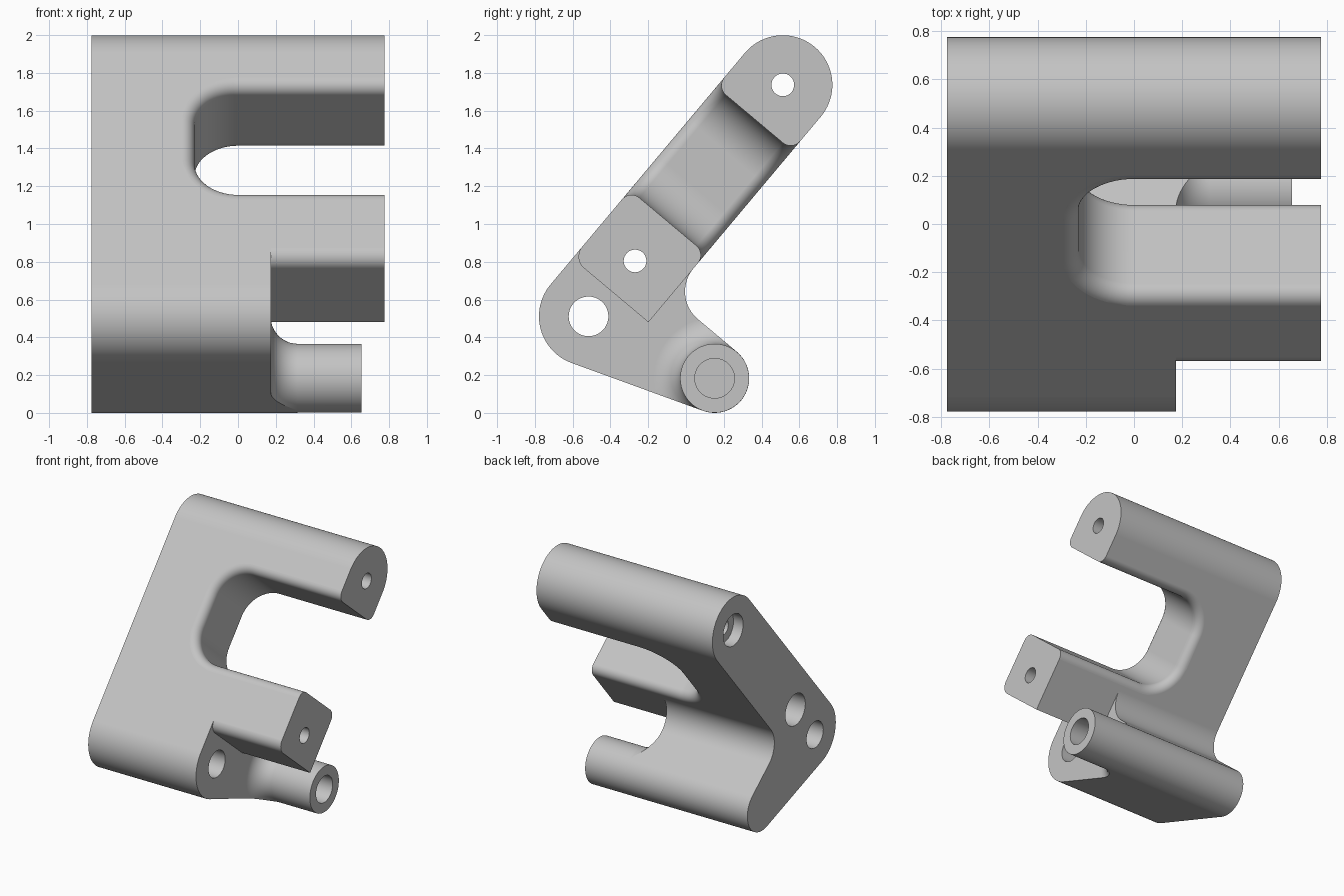
import bpy, bmesh, math
from mathutils import Vector

if "Cube" in bpy.data.objects:
    bpy.data.objects.remove(bpy.data.objects["Cube"])

# Layout in the side (y, z) plane: arm axis runs at 50 degrees from the pivot
ANG = math.radians(50)
U = Vector((math.cos(ANG), math.sin(ANG)))      # along the arm (s)
N = Vector((math.sin(ANG), -math.cos(ANG)))     # across the arm (t)
PIVOT = Vector((-0.516, 0.511))
HALF, BOSS_R, SIDE = 0.2625, 0.183, 0.775


def at(s, t):
    return PIVOT + U * s + N * t


def arc(c, r, a0, a1, n=24):
    return [Vector((c[0] + r * math.cos(math.radians(a0 + (a1 - a0) * i / n)),
                    c[1] + r * math.sin(math.radians(a0 + (a1 - a0) * i / n))))
            for i in range(n + 1)]


def loft(name, rings):
    """Closed solid through a list of equal-length point rings."""
    bm = bmesh.new()
    vs = [[bm.verts.new(p) for p in ring] for ring in rings]
    n = len(vs[0])
    for a, b in zip(vs, vs[1:]):
        for i in range(n):
            j = (i + 1) % n
            bm.faces.new((a[i], a[j], b[j], b[i]))
    bm.faces.new(vs[0][::-1])
    bm.faces.new(vs[-1])
    bmesh.ops.recalc_face_normals(bm, faces=bm.faces)
    me = bpy.data.meshes.new(name)
    bm.to_mesh(me)
    bm.free()
    ob = bpy.data.objects.new(name, me)
    bpy.context.collection.objects.link(ob)
    return ob


def prism(name, pts, x0, x1):
    return loft(name, [[(x, p[0], p[1]) for p in pts] for x in (x0, x1)])


def turned(name, c, stations):
    """Round solid along x from (x, radius) stations."""
    return loft(name, [[(x, p[0], p[1]) for p in arc(c, r, 0, 360, 64)[:-1]]
                       for x, r in stations])


def cut(target, cutter):
    cutter.hide_render = True
    m = target.modifiers.new("cut", 'BOOLEAN')
    m.operation, m.solver, m.object = 'DIFFERENCE', 'EXACT', cutter
    bpy.context.view_layer.objects.active = target
    bpy.ops.object.modifier_apply(modifier=m.name)
    bpy.data.objects.remove(cutter)


# Main bracket: side profile extruded along x
top, mid, boss = at(1.6, 0), at(0.383, 0), at(0.178, 0.722)
WEB_R = 0.19
web = at(0.178 + BOSS_R + WEB_R, HALF + WEB_R)
profile = (arc(top, HALF, -40, 140, 40) + arc(PIVOT, HALF, 140, 250)
           + arc(boss, BOSS_R, -110, 50, 40) + arc(web, WEB_R, 230, 140))
bracket = prism("bracket", profile, -SIDE, SIDE)

# Slot between the two arms, with rounded rims on both faces
S0, S1, DEEP, CORNER, RIM = 0.654, 1.365, -0.23, 0.23, 0.065


def slot_ring(t, o):
    cx = DEEP + CORNER
    pts = ([Vector((1.0, S0 - o))]
           + arc((cx, S0 + CORNER), CORNER + o, 270, 180, 16)
           + arc((cx, S1 - CORNER), CORNER + o, 180, 90, 16)
           + [Vector((1.0, S1 + o))])
    return [(p.x, *at(p.y, t)) for p in pts]


half = [(HALF - RIM + RIM * math.sin(a), RIM * (1 - math.cos(a)))
        for a in (math.pi / 2 * i / 10 for i in range(11))] + [(HALF + 0.1, RIM)]
levels = [(-t, o) for t, o in reversed(half)] + half
cut(bracket, loft("slot_cutter", [slot_ring(t, o) for t, o in levels]))

# Lower right clearance: leaves the lower arm and the flared boss
X_STEP, R, FLARE = 0.175, 0.08, 0.14
edge = HALF + 0.0003
outline = [at(0.18 + R - R * math.sin(a), -edge + R - R * math.cos(a))
           for a in (math.pi / 2 * i / 10 for i in range(11))]
outline += [at(0.18, edge), at(0.8, edge), at(0.8, 1.3), at(-1, 1.3),
            at(-1, -0.7), at(0.18 + R, -0.7)]
clearance = prism("clearance_cutter", outline, X_STEP, 1.0)
flare = [(X_STEP + FLARE * (1 - math.cos(a)),
          BOSS_R - 0.0005 + FLARE * (1 - math.sin(a)))
         for a in (math.pi / 2 * i / 12 for i in range(13))]
cut(clearance, turned("boss_keep", boss,
                      [(0.1, flare[0][1])] + flare + [(0.655, flare[-1][1])]))
cut(bracket, clearance)

# Holes: pivot through hole, blind boss hole, two counterbored arm holes
for centre, r, x0, x1 in ((PIVOT, 0.105, -1, 1), (boss, 0.105, 0.1, 1),
                          (top, 0.06, -1, 1), (top, 0.125, -1, -0.69),
                          (mid, 0.06, -1, 1), (mid, 0.125, -1, -0.58)):
    cut(bracket, turned("hole_cutter", centre, [(x0, r), (x1, r)]))

# Plain grey finish, smooth curves with sharp edges
grey = bpy.data.materials.new("plain grey")
grey.diffuse_color = (0.55, 0.55, 0.55, 1)
grey.use_nodes = True
grey.node_tree.nodes["Principled BSDF"].inputs["Base Color"].default_value = grey.diffuse_color
bracket.data.materials.clear()
bracket.data.materials.append(grey)
for p in bracket.data.polygons:
    p.material_index = 0
bpy.ops.object.select_all(action='DESELECT')
bracket.select_set(True)
bpy.context.view_layer.objects.active = bracket
bpy.ops.object.shade_smooth_by_angle(angle=math.radians(25))
wn = bracket.modifiers.new("even_shading", 'WEIGHTED_NORMAL')
wn.keep_sharp = True
